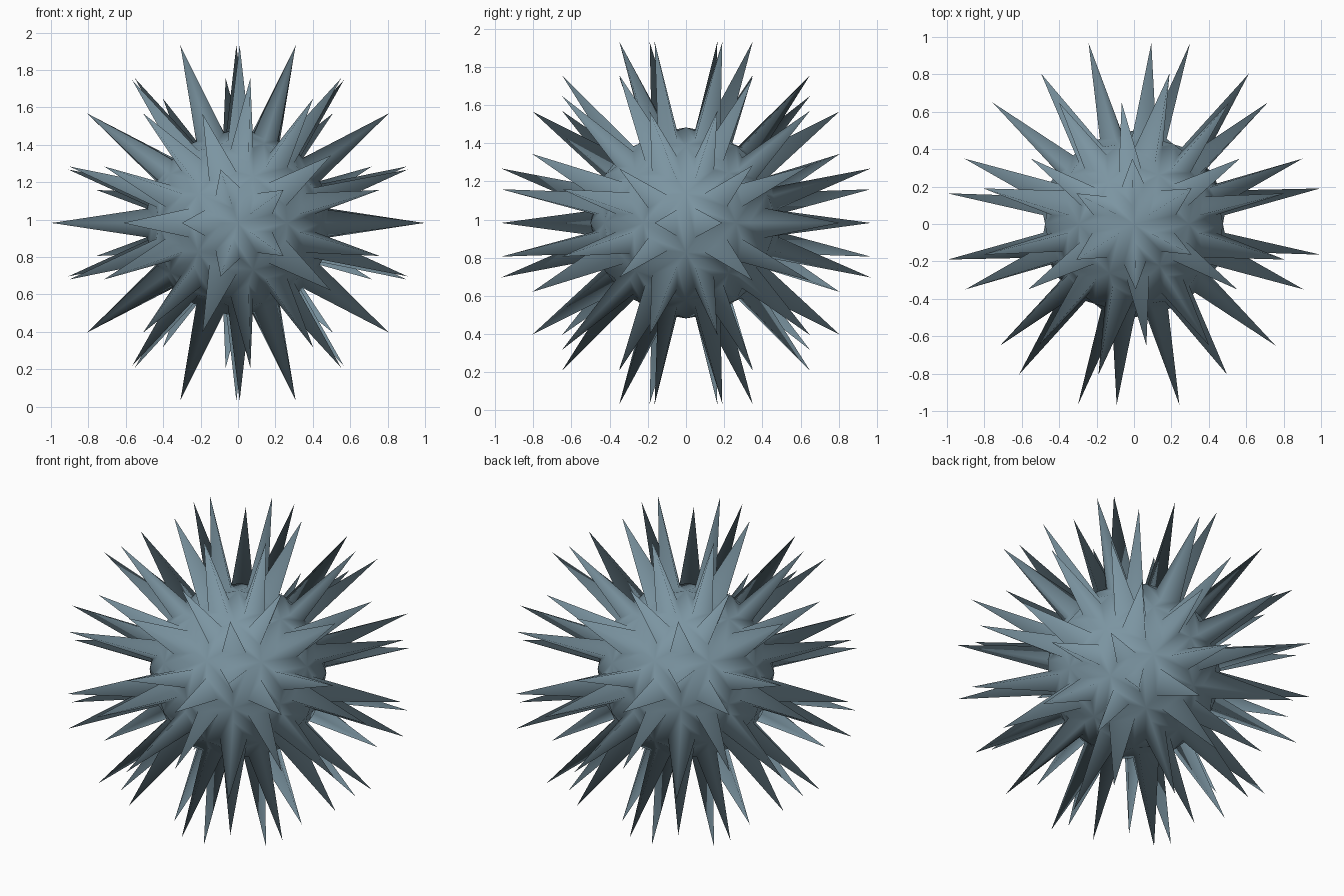
import bpy, bmesh
from math import radians
from mathutils import Matrix, Vector

if "Cube" in bpy.data.objects:
    bpy.data.objects.remove(bpy.data.objects["Cube"])

BODY_R, TIP_R = 0.5, 1.013
CENTER = Vector((0, 0, 0.982))

# round body: 80-face icosphere, pole turned to face the front
bm = bmesh.new()
bmesh.ops.create_icosphere(bm, subdivisions=2, radius=BODY_R,
                           matrix=Matrix.Rotation(radians(90), 4, 'X'))

# a narrower three-sided spike base inside every face
faces = bm.faces[:]
bmesh.ops.inset_individual(bm, faces=faces, thickness=0.046, use_even_offset=True)

# bases sit on the round body
for v in {v for f in faces for v in f.verts}:
    v.co = v.co.normalized() * BODY_R * 0.985

# pull the middle of every base out to a point
tips = bmesh.ops.poke(bm, faces=faces)['verts']
for v in tips:
    v.co = v.co.normalized() * TIP_R

bmesh.ops.recalc_face_normals(bm, faces=bm.faces[:])
for f in bm.faces:
    f.smooth = True
bmesh.ops.translate(bm, verts=bm.verts[:], vec=CENTER)

mesh = bpy.data.meshes.new("spiked_ball")
bm.to_mesh(mesh)
bm.free()
ball = bpy.data.objects.new("spiked_ball", mesh)
bpy.context.collection.objects.link(ball)

# dull blue-grey metal
metal = bpy.data.materials.new("blue_grey_metal")
metal.diffuse_color = (0.20, 0.30, 0.36, 1)
metal.use_nodes = True
metal.node_tree.nodes["Principled BSDF"].inputs["Base Color"].default_value = metal.diffuse_color
mesh.materials.append(metal)
